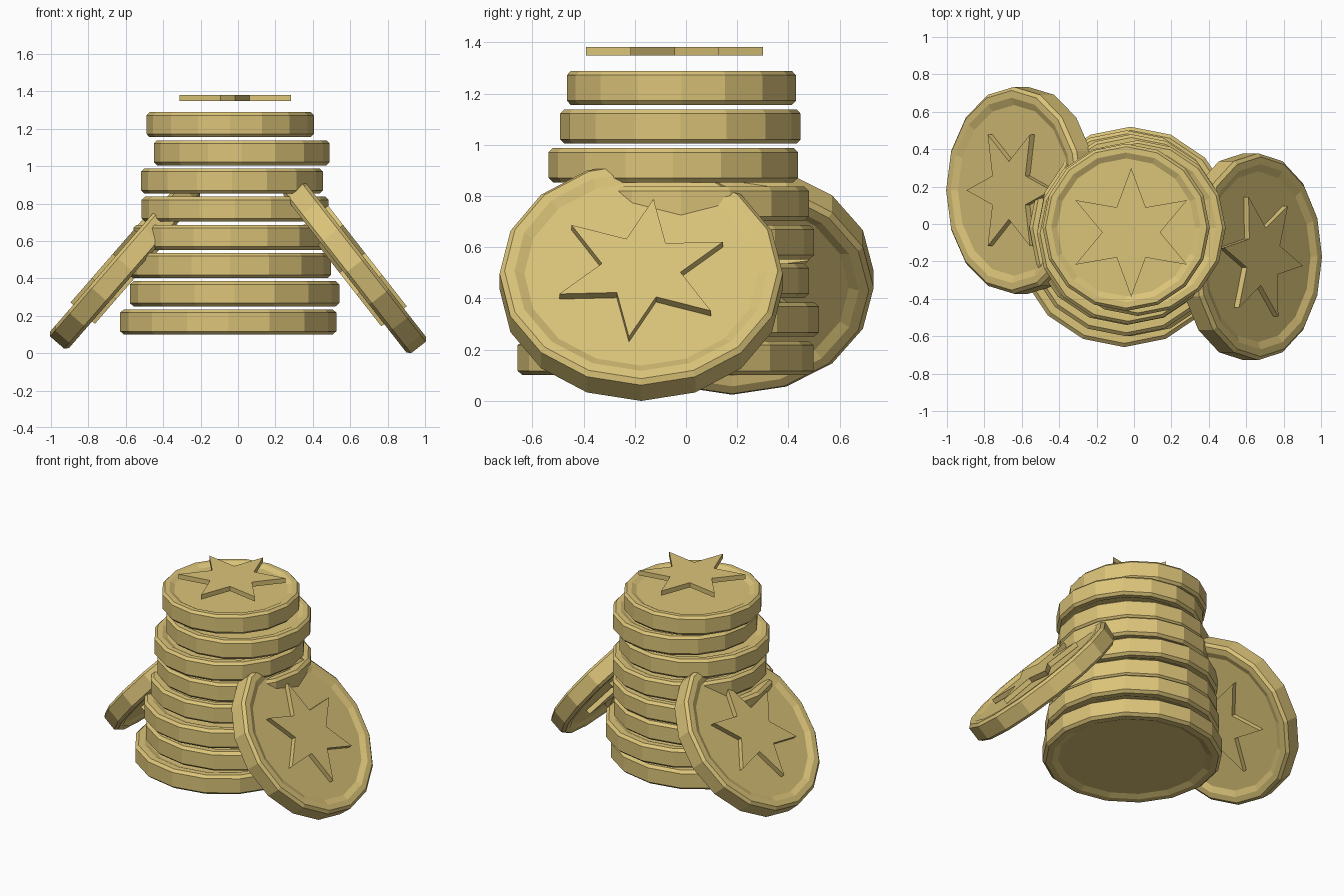
import bpy, bmesh, math
from mathutils import Matrix, Vector

cube = bpy.data.objects.get("Cube")
if cube:
    bpy.data.objects.remove(cube, do_unlink=True)

gold = bpy.data.materials.new("gold")
gold.use_nodes = True
color = (0.71, 0.55, 0.19, 1)
gold.diffuse_color = color
bsdf = gold.node_tree.nodes["Principled BSDF"]
bsdf.inputs["Base Color"].default_value = color
bsdf.inputs["Roughness"].default_value = 0.7

SIDES = 16
HALF = 0.067        # half the thickness of a coin
STAR_HALF = 0.0165


def finish(bm, name, matrix):
    bmesh.ops.recalc_face_normals(bm, faces=bm.faces)
    mesh = bpy.data.meshes.new(name)
    bm.to_mesh(mesh)
    bm.free()
    mesh.materials.append(gold)
    obj = bpy.data.objects.new(name, mesh)
    bpy.context.collection.objects.link(obj)
    obj.matrix_world = matrix
    return obj


def loft(bm, rings):
    """Bridge rings of points into one closed shell with flat caps."""
    loops = [[bm.verts.new(p) for p in ring] for ring in rings]
    count = len(loops[0])
    for low, high in zip(loops, loops[1:]):
        for i in range(count):
            j = (i + 1) % count
            bm.faces.new((low[i], low[j], high[j], high[i]))
    bm.faces.new(loops[0][::-1])
    bm.faces.new(loops[-1])


def circle(radius, z):
    step = math.tau / SIDES
    return [(radius * math.cos(i * step), radius * math.sin(i * step), z) for i in range(SIDES)]


def coin(name, radius, matrix):
    # Half profile: recessed floor, raised rim, chamfered edge
    half = [(0.825, 0.05), (0.895, HALF), (0.965, HALF), (1, 0.05)]
    profile = [(r, -z) for r, z in half] + [(r, z) for r, z in reversed(half)]
    bm = bmesh.new()
    loft(bm, [circle(radius * r, z) for r, z in profile])
    return finish(bm, name, matrix)


def star(name, matrix, spin=0):
    # Six-pointed plate
    def ring(z):
        points = []
        for i in range(12):
            a = math.radians(spin + 30 * i)
            r = 0.155 if i % 2 else 0.345
            points.append((r * math.cos(a), r * math.sin(a), z))
        return points
    bm = bmesh.new()
    loft(bm, [ring(-STAR_HALF), ring(STAR_HALF)])
    return finish(bm, name, matrix)


# Uneven stack of coins, narrowing upward: radius, x, y
stack = [
    (0.578, -0.052, -0.08), (0.56, -0.018, -0.04), (0.54, -0.042, -0.06),
    (0.52, -0.04, -0.02), (0.5, -0.015, -0.02), (0.487, -0.032, -0.05),
    (0.47, 0.02, -0.022), (0.447, -0.042, -0.018),
]
for i, (radius, x, y) in enumerate(stack):
    coin(f"stack_coin_{i + 1}", radius, Matrix.Translation((x, y, 0.167 + 0.1507 * i)))

# Star hovering above the stack
star("top_star", Matrix.Translation((-0.015, -0.045, 1.365)), 90)

# Coins leaning on both sides, with a star on each face
leaning = [
    ("left", (0.624, -0.175, 0.466), 52, -8),
    ("right", (-0.604, 0.18, 0.474), -49, 0),
]
for side, place, tilt, spin in leaning:
    pose = Matrix.Translation(place) @ Matrix.Rotation(math.radians(tilt), 4, "Y")
    coin(f"{side}_leaning_coin", 0.553, pose)
    for face, offset in (("outer", 0.07), ("inner", -0.07)):
        star(f"{side}_{face}_star", pose @ Matrix.Translation(Vector((0, 0, offset))), spin)
